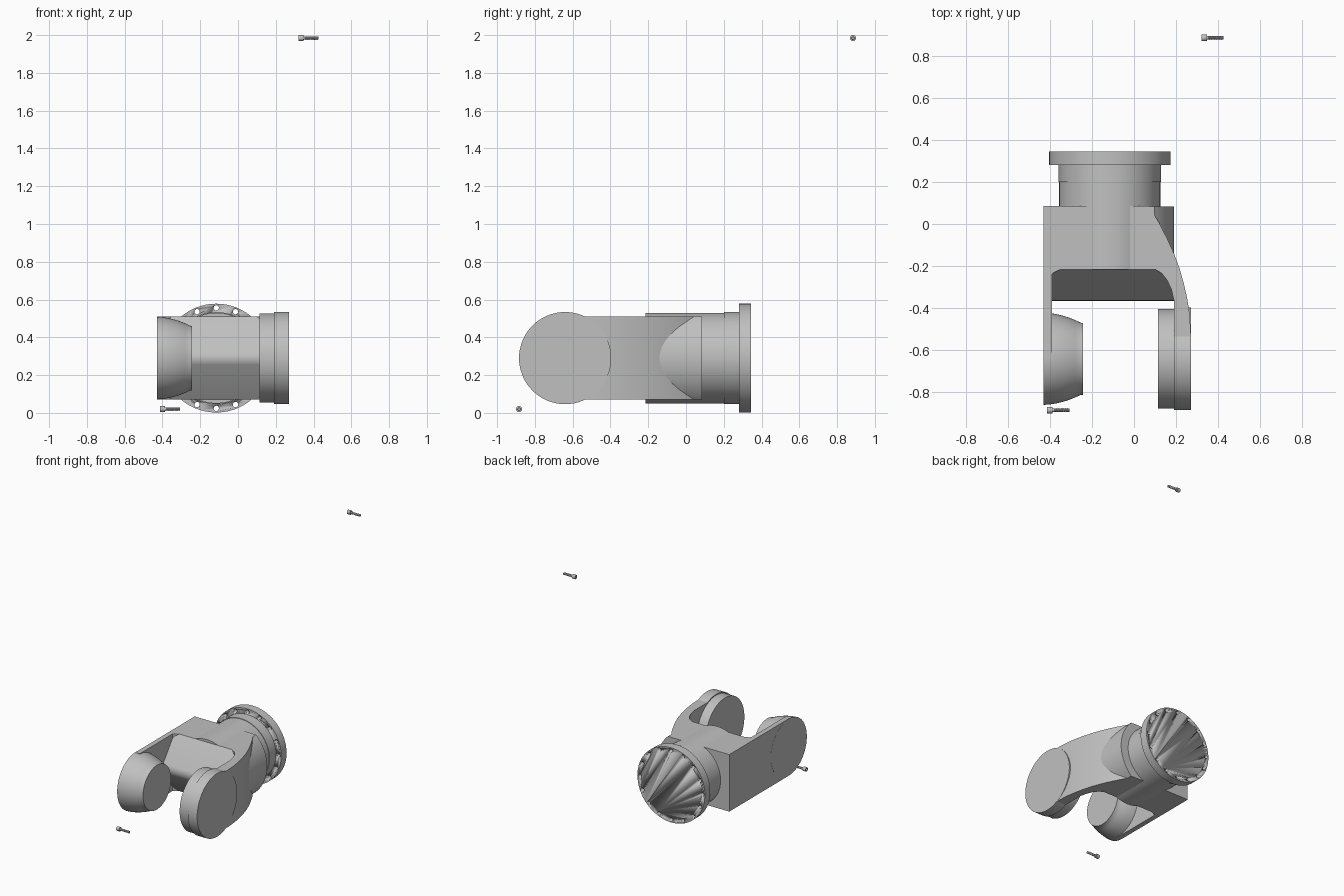
import bpy
import bmesh
import math
from mathutils import Matrix, Vector

if "Cube" in bpy.data.objects:
    bpy.data.objects.remove(bpy.data.objects["Cube"], do_unlink=True)

grey = bpy.data.materials.new("machined grey")
grey.use_nodes = True
grey.diffuse_color = (0.53, 0.53, 0.53, 1)
grey.node_tree.nodes["Principled BSDF"].inputs["Base Color"].default_value = (0.53, 0.53, 0.53, 1)

MID_Z = 0.29       # height of every main axis
NECK_X = -0.115    # flange axis
HINGE_Y = -0.64    # hinge axis
HALF = 0.22        # half height of the body

# Local z of a part is turned onto the chosen world axis
TURN = {
    "x": Matrix(((0, 0, 1), (1, 0, 0), (0, 1, 0))).to_4x4(),
    "y": Matrix(((0, 1, 0), (0, 0, 1), (1, 0, 0))).to_4x4(),
    "z": Matrix.Identity(4),
}


def finish(name, bm, axis, centre):
    bmesh.ops.transform(bm, matrix=Matrix.Translation(Vector(centre)) @ TURN[axis], verts=bm.verts)
    bmesh.ops.recalc_face_normals(bm, faces=bm.faces)
    mesh = bpy.data.meshes.new(name)
    bm.to_mesh(mesh)
    bm.free()
    mesh.materials.append(grey)
    obj = bpy.data.objects.new(name, mesh)
    bpy.context.collection.objects.link(obj)
    bpy.ops.object.select_all(action="DESELECT")
    obj.select_set(True)
    bpy.context.view_layer.objects.active = obj
    bpy.ops.object.shade_smooth_by_angle(angle=math.radians(25))
    return obj


def lathe(name, profile, axis, centre, sides=64):
    """Turned solid from (position along axis, radius) pairs, capped at both ends."""
    bm = bmesh.new()
    rings = []
    for pos, rad in profile:
        rings.append([bm.verts.new((rad * math.cos(a), rad * math.sin(a), pos))
                      for a in (2 * math.pi * i / sides for i in range(sides))])
    for low, high in zip(rings, rings[1:]):
        for i in range(sides):
            j = (i + 1) % sides
            bm.faces.new((low[i], low[j], high[j], high[i]))
    bm.faces.new(rings[0])
    bm.faces.new(rings[-1])
    return finish(name, bm, axis, centre)


def prism(name, outline, axis, start, end):
    """Straight solid from an outline, in the two axes that follow the given one."""
    bm = bmesh.new()
    face = bm.faces.new([bm.verts.new((u, v, start)) for u, v in outline])
    grown = bmesh.ops.extrude_face_region(bm, geom=[face])
    moved = [g for g in grown["geom"] if isinstance(g, bmesh.types.BMVert)]
    bmesh.ops.translate(bm, verts=moved, vec=(0, 0, end - start))
    return finish(name, bm, axis, (0, 0, 0))


# Fork: plan outline with a thin flat arm and a curved arm
outer_curve = [(0.269, -0.5), (0.263, -0.42), (0.252, -0.35), (0.236, -0.28), (0.216, -0.21),
               (0.19, -0.14), (0.158, -0.07), (0.12, 0.005), (0.07, 0.085)]
inner_curve = [(0.10, -0.215), (0.132, -0.235), (0.158, -0.268), (0.178, -0.312), (0.19, -0.365)]
fork = [(-0.429, 0.085), (-0.429, HINGE_Y), (-0.39, HINGE_Y), (-0.39, -0.24), (-0.38, -0.23), (-0.35, -0.215)]
fork += inner_curve + [(0.19, HINGE_Y), (0.269, HINGE_Y)] + outer_curve
prism("fork_body", fork, "z", MID_Z - HALF, MID_Z + HALF)

# Rounded wedge between the arms
nose = [(-0.2, 0.51), (-0.215, 0.51), (-0.355, 0.325), (-0.363, 0.308), (-0.365, 0.29)]
nose += [(y, 2 * MID_Z - z) for y, z in reversed(nose[:-1])]
prism("wedge_nose", nose, "x", -0.395, 0.195)

# Bulging collar beside the curved arm, cut flat above and below
reach = math.asin(HALF / 0.305)
arc = [reach * (i / 12 - 1) for i in range(25)]
collar = [(MID_Z + 0.305 * math.sin(a), NECK_X + 0.305 * math.cos(a)) for a in arc]
collar += [(MID_Z + HALF, NECK_X), (MID_Z - HALF, NECK_X)]
prism("side_collar", collar, "y", -0.2, 0.084)

# Neck and drilled flange
lathe("neck", [(-0.215, 0.24), (0.2, 0.24), (0.2, 0.244), (0.285, 0.244)], "y", (NECK_X, 0, MID_Z))
flange = lathe("flange", [(0.28, 0.288), (0.345, 0.288)], "y", (NECK_X, 0, MID_Z), 96)
drills = bmesh.new()
HOLES = 16
for i in range(HOLES):
    a = 2 * math.pi * i / HOLES
    bmesh.ops.create_cone(drills, cap_ends=True, segments=16, radius1=0.014, radius2=0.014, depth=0.2,
                          matrix=Matrix.Translation((0.266 * math.cos(a), 0.266 * math.sin(a), 0)))
cutter = finish("flange_hole_cutter", drills, "y", (NECK_X, 0.31, MID_Z))
cut = flange.modifiers.new("bolt holes", "BOOLEAN")
cut.operation = "DIFFERENCE"
cut.solver = "EXACT"
cut.object = cutter
bpy.context.view_layer.objects.active = flange
bpy.ops.object.modifier_apply(modifier=cut.name)
bpy.data.objects.remove(cutter, do_unlink=True)

# Hinge ends: a stepped disc and a domed hub
hinge = (0, HINGE_Y, MID_Z)
lathe("hinge_disc", [(0.115, 0.236), (0.19, 0.236), (0.19, 0.244), (0.27, 0.244)], "x", hinge)
lathe("domed_hub", [(-0.43, 0.219), (-0.4, 0.217), (-0.37, 0.212), (-0.34, 0.205), (-0.31, 0.196),
                    (-0.28, 0.184), (-0.252, 0.171), (-0.243, 0.171)], "x", hinge)


# Loose socket screws with ridged shanks
def screw(name, centre):
    profile = [(0.012, 0.008), (0, 0.008), (0, 0.015), (0.002, 0.016), (0.026, 0.016), (0.026, 0.009)]
    for i in range(12):
        x = 0.034 + i * 0.006
        profile += [(x, 0.0075), (x + 0.003, 0.0095)]
    profile.append((0.106, 0.007))
    lathe(name, profile, "x", centre, 24)


screw("upper_screw", (0.32, 0.884, 1.984))
screw("lower_screw", (-0.412, -0.884, 0.02))
